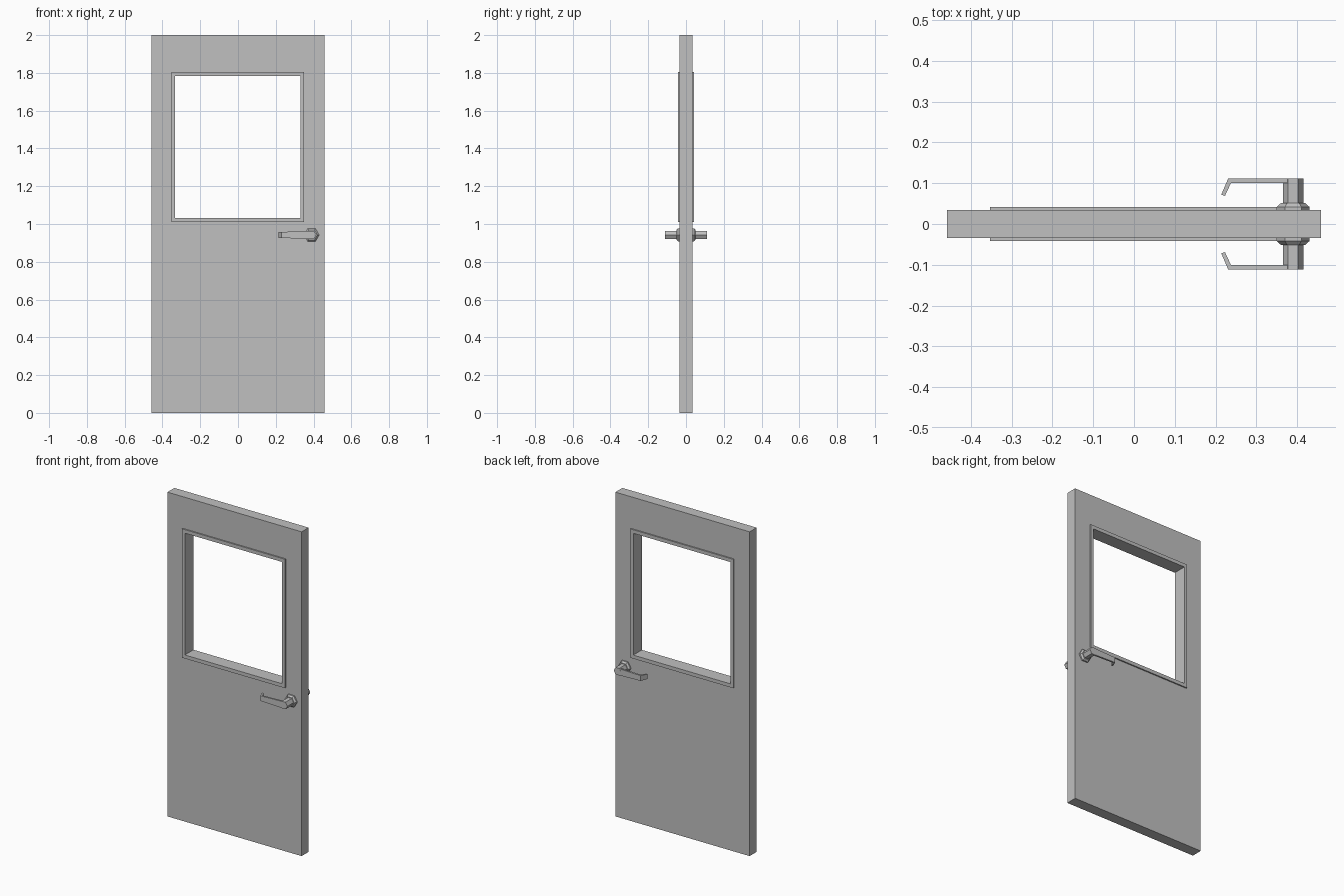
import bpy, bmesh, math
from mathutils import Matrix

cube = bpy.data.objects.get("Cube")
if cube:
    bpy.data.objects.remove(cube, do_unlink=True)

grey = bpy.data.materials.new("light_grey")
grey.use_nodes = True
colour = (0.53, 0.53, 0.53, 1)
grey.diffuse_color = colour
grey.node_tree.nodes["Principled BSDF"].inputs["Base Color"].default_value = colour


def finish(name, bm):
    bmesh.ops.recalc_face_normals(bm, faces=bm.faces)
    mesh = bpy.data.meshes.new(name)
    bm.to_mesh(mesh)
    bm.free()
    mesh.materials.append(grey)
    obj = bpy.data.objects.new(name, mesh)
    bpy.context.collection.objects.link(obj)
    return obj


def ring(name, outer, inner, depth):
    """Rectangular slab with a rectangular opening; rectangles are x0, x1, z0, z1."""
    bm = bmesh.new()
    loops = []
    for rect, y in ((outer, -depth), (inner, -depth), (inner, depth), (outer, depth)):
        x0, x1, z0, z1 = rect
        loops.append([bm.verts.new((x, y, z))
                      for x, z in ((x0, z0), (x1, z0), (x1, z1), (x0, z1))])
    for k in range(4):
        a, b = loops[k], loops[(k + 1) % 4]
        for i in range(4):
            j = (i + 1) % 4
            bm.faces.new((a[i], a[j], b[j], b[i]))
    return finish(name, bm)


def hex_turned(name, centre, sections, side):
    """Six-sided solid along y, from (y, radius) sections."""
    bm = bmesh.new()
    loops = []
    for y, r in sections:
        loops.append([bm.verts.new((centre[0] + r * math.cos(i * math.pi / 3), side * y,
                                    centre[1] + r * math.sin(i * math.pi / 3)))
                      for i in range(6)])
    for a, b in zip(loops, loops[1:]):
        for i in range(6):
            j = (i + 1) % 6
            bm.faces.new((a[i], a[j], b[j], b[i]))
    bm.faces.new(loops[0])
    bm.faces.new(loops[-1])
    return finish(name, bm)


def lever(name, centre_z, stations, side):
    """Flat bar through (outer x, outer y, inner x, inner y, half height) stations."""
    bm = bmesh.new()
    loops = []
    for ox, oy, ix, iy, h in stations:
        loops.append([bm.verts.new((x, side * y, centre_z + z))
                      for x, y, z in ((ox, oy, -h), (ox, oy, h), (ix, iy, h), (ix, iy, -h))])
    for a, b in zip(loops, loops[1:]):
        for i in range(4):
            j = (i + 1) % 4
            bm.faces.new((a[i], a[j], b[j], b[i]))
    bm.faces.new(loops[0])
    bm.faces.new(loops[-1])
    return finish(name, bm)


# Door slab and window trim
opening = (-0.353, 0.35, 1.01, 1.805)
ring("door_slab", (-0.458, 0.458, 0, 2), opening, 0.034)
ring("window_frame", opening, (-0.333, 0.33, 1.032, 1.783), 0.042)

# Matching handle on each face
pivot = (0.39, 0.942)
for label, side in (("front", -1), ("back", 1)):
    hex_turned(label + "_rosette", pivot,
               ((0.03, 0.04), (0.042, 0.04), (0.051, 0.03)), side)
    hex_turned(label + "_hub", pivot, ((0.05, 0.025), (0.112, 0.025)), side)
    lever(label + "_lever", pivot[1],
          ((0.39, 0.1118, 0.39, 0.101, 0.021),
           (0.231, 0.1118, 0.238, 0.101, 0.016),
           (0.214, 0.072, 0.223, 0.069, 0.015)), side)
